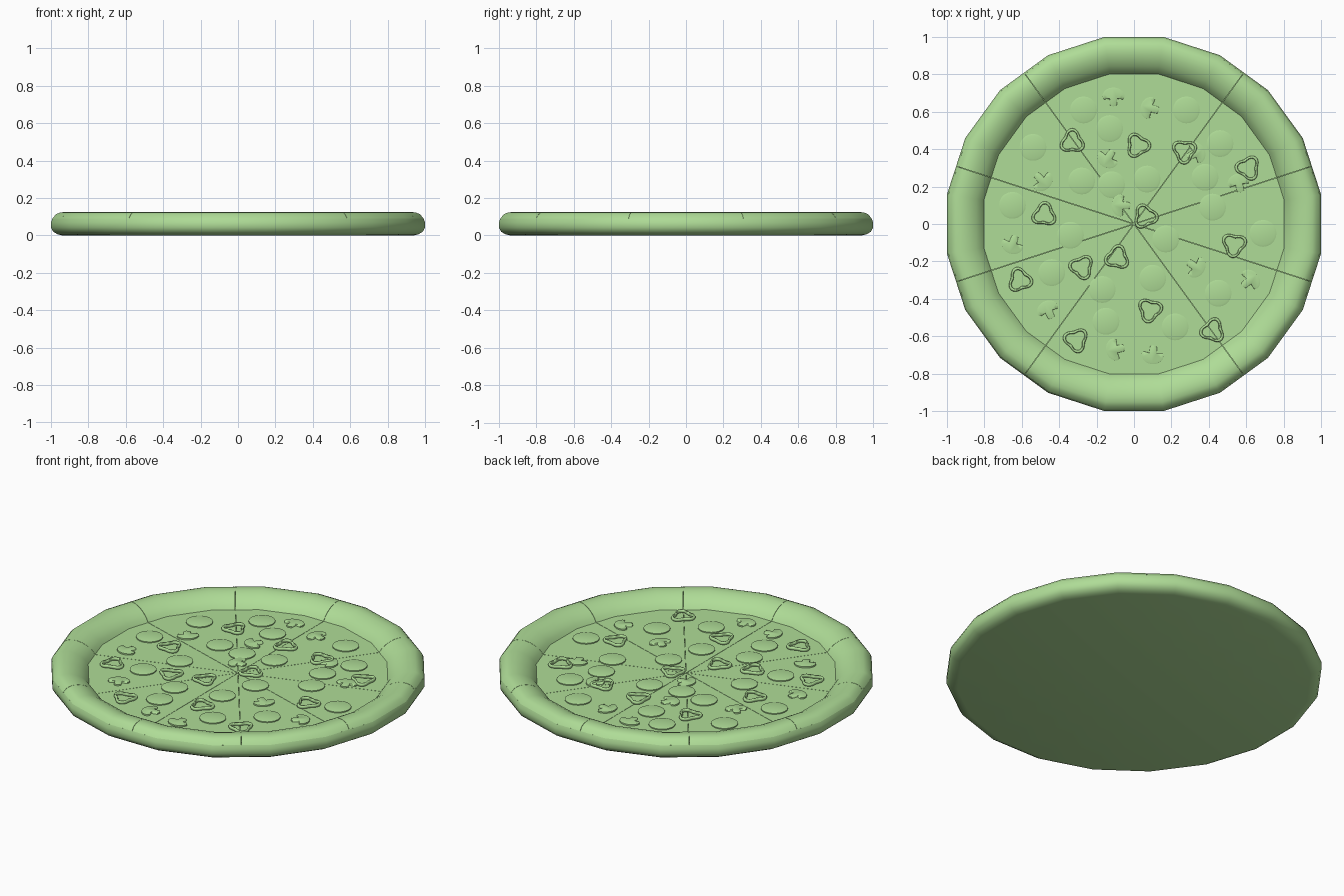
import bpy, bmesh, math
from mathutils import Vector, Matrix

cube = bpy.data.objects.get("Cube")
if cube:
    bpy.data.objects.remove(cube, do_unlink=True)

green = bpy.data.materials.new("light_green")
green.use_nodes = True
colour = (0.43, 0.72, 0.31, 1)
green.diffuse_color = colour
green.node_tree.nodes["Principled BSDF"].inputs["Base Color"].default_value = colour

FLOOR = 0.055  # height of the cheese surface


def finish(name, bm, angle=40):
    bmesh.ops.remove_doubles(bm, verts=bm.verts, dist=0.0002)
    bmesh.ops.recalc_face_normals(bm, faces=bm.faces)
    mesh = bpy.data.meshes.new(name)
    bm.to_mesh(mesh)
    bm.free()
    mesh.materials.append(green)
    obj = bpy.data.objects.new(name, mesh)
    bpy.context.collection.objects.link(obj)
    bpy.ops.object.select_all(action="DESELECT")
    obj.select_set(True)
    bpy.context.view_layer.objects.active = obj
    bpy.ops.object.shade_smooth_by_angle(angle=math.radians(angle))
    return obj


def sweep(name, profile, start, count, cap):
    """Turn a profile round the middle on a twenty-sided plan, in 9 degree steps."""
    bm = bmesh.new()
    rows = []
    for i in range(count + 1):
        a = math.radians(start + 9 * i)
        k = 1 / math.cos(math.radians(9)) if i % 2 else 1
        rows.append([bm.verts.new((r * k * math.cos(a), r * k * math.sin(a), z))
                     for r, z in profile])
    for p, q in zip(rows, rows[1:]):
        for j in range(len(profile) - 1):
            bm.faces.new((p[j], p[j + 1], q[j + 1], q[j]))
    if cap:
        bm.faces.new(rows[0])
        bm.faces.new(rows[-1])
    bmesh.ops.dissolve_degenerate(bm, dist=0.0001, edges=bm.edges)
    return finish(name, bm)


# Whole underside and lower crust
sweep("crust_base", [(0, 0), (0.94, 0), (0.965, 0.006), (0.988, 0.02), (1, 0.042),
                     (1, 0.07), (0.992, 0.09), (0.96, 0.09)], 90, 40, False)

# Ten slices with a raised rolled rim, set a hair apart
rim = [(0, 0.03), (0, FLOOR), (0.8, FLOOR), (0.815, 0.077), (0.84, 0.098), (0.87, 0.114),
       (0.9, 0.123), (0.925, 0.125), (0.95, 0.122), (0.972, 0.112), (0.989, 0.09),
       (0.96, 0.03)]
for n in range(10):
    piece = sweep("slice", rim, 90 + 36 * n, 4, True)
    middle = math.radians(108 + 36 * n)
    piece.location = (0.003 * math.cos(middle), 0.003 * math.sin(middle), 0)


def outline_slab(name, points, height, crown, angle=60):
    """Low slab with a softly crowned top from a flat outline."""
    bm = bmesh.new()
    rings = [[bm.verts.new((x * s, y * s, z)) for x, y in points]
             for s, z in ((1, -0.004), (1, height), (0.85, height + crown))]
    for low, high in zip(rings, rings[1:]):
        for i in range(len(points)):
            j = (i + 1) % len(points)
            bm.faces.new((low[i], low[j], high[j], high[i]))
    bm.faces.new(rings[-1])
    return finish(name, bm, angle)


def scatter(source, spots, turn):
    """Place linked copies of a topping on the cheese."""
    for i, (x, y) in enumerate(spots):
        obj = source if i == 0 else source.copy()
        if i:
            bpy.context.collection.objects.link(obj)
        obj.location = (x, y, FLOOR)
        obj.rotation_euler.z = turn * i


# Round sausage discs
circle = [(0.072 * math.cos(math.tau * i / 20), 0.072 * math.sin(math.tau * i / 20))
          for i in range(20)]
scatter(outline_slab("sausage_disc", circle, 0.006, 0.003), [
    (-.27, .61), (.28, .61), (-.13, .51), (-.54, .41), (.46, .43), (-.28, .23),
    (-.12, .21), (.07, .24), (.38, .25), (.42, .09), (.69, -.05), (.17, -.08),
    (-.65, .10), (-.34, -.06), (-.44, -.26), (-.17, -.35), (.10, -.29),
    (.45, -.37), (-.15, -.52), (.22, -.55)], 0)

# Mushroom slices: rounded cap with a short stem
cap = [(0.06 * math.cos(math.pi * i / 10), 0.05 * math.sin(math.pi * i / 10))
       for i in range(11)]
mushroom = cap + [(-0.05, -0.014), (-0.02, -0.01), (-0.018, -0.045), (0, -0.052),
                  (0.018, -0.045), (0.02, -0.01), (0.05, -0.014)]
scatter(outline_slab("mushroom_slice", mushroom, 0.008, 0.002), [
    (-.11, .68), (.085, .62), (-.14, .35), (-.49, .23), (.33, .38), (.56, .22),
    (-.07, .10), (-.65, -.11), (.33, -.23), (.62, -.30), (-.46, -.46),
    (-.10, -.67), (.10, -.70)], 1.3)

# Three-lobed pepper rings
bm = bmesh.new()
loops = []
STEPS, SIDES = 36, 6
for i in range(STEPS):
    a = math.tau * i / STEPS
    r = 0.053 + 0.011 * math.cos(3 * (a - math.pi / 2))
    out = Vector((math.cos(a), math.sin(a), 0))
    loops.append([bm.verts.new(out * (r + 0.008 * math.cos(math.tau * k / SIDES))
                               + Vector((0, 0, 0.008 + 0.011 * math.sin(math.tau * k / SIDES))))
                  for k in range(SIDES)])
for i in range(STEPS):
    p, q = loops[i], loops[(i + 1) % STEPS]
    for k in range(SIDES):
        m = (k + 1) % SIDES
        bm.faces.new((p[k], q[k], q[m], p[m]))
scatter(finish("pepper_ring", bm, 70), [
    (-.33, .44), (.02, .42), (.27, .39), (.61, .30), (-.48, .05), (.06, .04),
    (.535, -.11), (-.28, -.23), (-.09, -.18), (-.61, -.30), (.085, -.46),
    (-.31, -.62), (.42, -.57)], 0.5)
